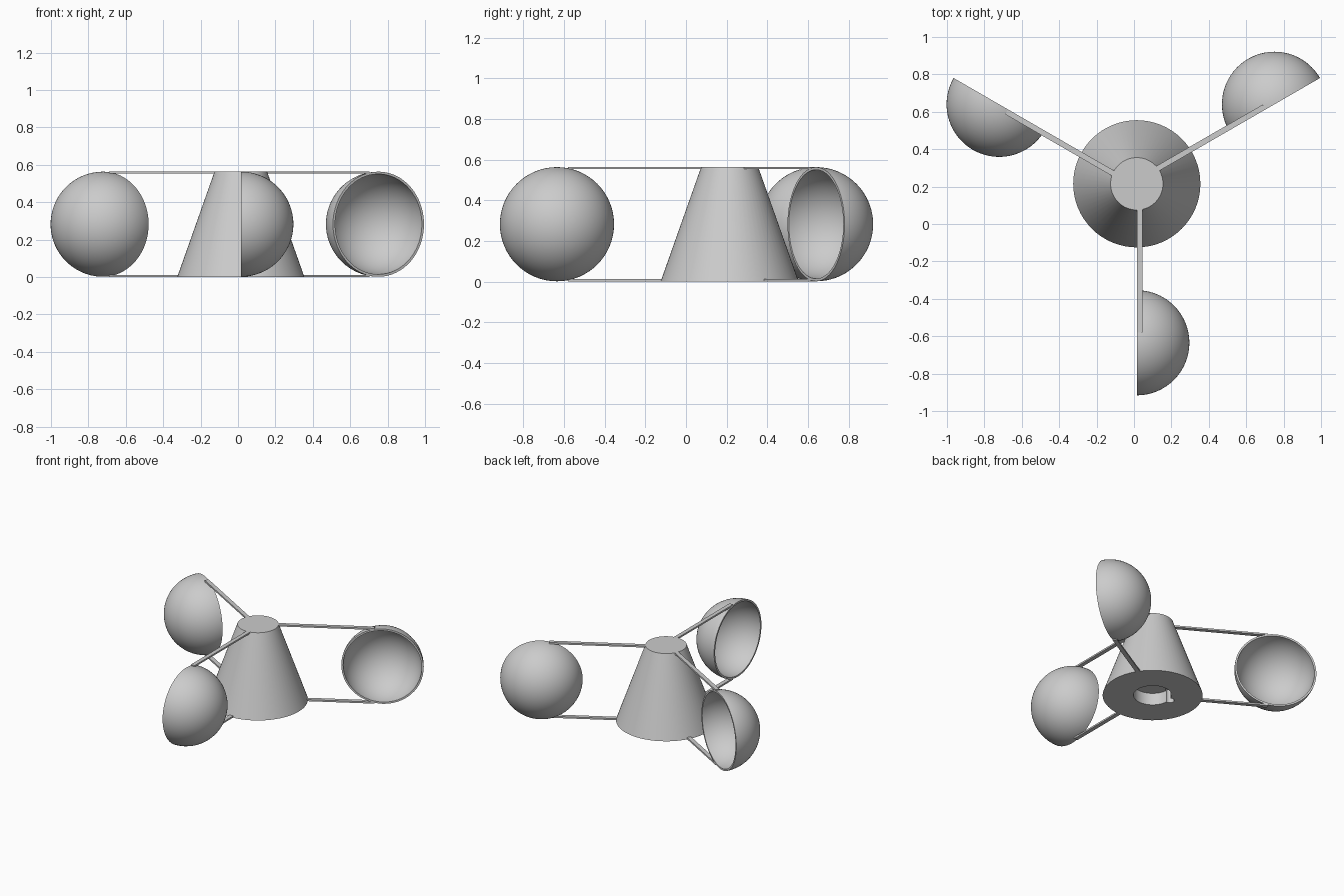
import bpy, bmesh
from math import sin, cos, pi, radians
from mathutils import Matrix, Vector

cube = bpy.data.objects.get("Cube")
if cube:
    bpy.data.objects.remove(cube, do_unlink=True)

HUB = Vector((0.015, 0.215, 0))
HEIGHT = 0.565
CUP_R, CUP_WALL, CUP_DIST = 0.281, 0.013, 0.85
ARM_W, ARM_T, ARM_END = 0.03, 0.012, 0.795

grey = bpy.data.materials.new("light_grey")
grey.use_nodes = True
grey.diffuse_color = (0.6, 0.6, 0.6, 1)
grey.node_tree.nodes["Principled BSDF"].inputs["Base Color"].default_value = (0.6, 0.6, 0.6, 1)


def make_object(name, bm, matrix):
    bmesh.ops.recalc_face_normals(bm, faces=bm.faces)
    mesh = bpy.data.meshes.new(name)
    bm.to_mesh(mesh)
    bm.free()
    mesh.materials.append(grey)
    obj = bpy.data.objects.new(name, mesh)
    bpy.context.collection.objects.link(obj)
    obj.matrix_world = matrix
    return obj


def revolve(name, profile, matrix, steps=64):
    """Spin a (radius, height) profile around the local z axis."""
    bm = bmesh.new()
    verts = [bm.verts.new((r, 0, z)) for r, z in profile]
    edges = [bm.edges.new(pair) for pair in zip(verts, verts[1:])]
    bmesh.ops.spin(bm, geom=verts + edges, axis=(0, 0, 1), cent=(0, 0, 0),
                   angle=2 * pi, steps=steps)
    bmesh.ops.remove_doubles(bm, verts=bm.verts, dist=0.0001)
    return make_object(name, bm, matrix)


def box(name, x0, x1, y0, y1, z0, z1, matrix):
    bm = bmesh.new()
    size = Matrix.Diagonal((x1 - x0, y1 - y0, z1 - z0, 1))
    centre = Matrix.Translation(((x0 + x1) / 2, (y0 + y1) / 2, (z0 + z1) / 2))
    bmesh.ops.create_cube(bm, size=1, matrix=centre @ size)
    return make_object(name, bm, matrix)


def smooth(obj):
    bpy.ops.object.select_all(action='DESELECT')
    obj.select_set(True)
    bpy.context.view_layer.objects.active = obj
    bpy.ops.object.shade_smooth_by_angle(angle=radians(30))


# Tapered hub with a round socket underneath
hub_place = Matrix.Translation(HUB)
hub = revolve("hub", [(0, 0.09), (0.13, 0.09), (0.13, 0), (0.34, 0),
                      (0.14, HEIGHT), (0, HEIGHT)], hub_place)

# Small pin hole in the underside
pin_place = Matrix.Translation(HUB + Vector((-0.135, 0.02, 0)))
cutter = revolve("pin_hole_cutter", [(0, -0.1), (0.03, -0.1), (0.03, 0.1), (0, 0.1)],
                 pin_place, 24)
cutter.hide_render = True
cutter.hide_viewport = True
cutter.display_type = 'WIRE'
cut = hub.modifiers.new("pin_hole", 'BOOLEAN')
cut.operation, cut.solver, cut.object = 'DIFFERENCE', 'EXACT', cutter
smooth(hub)

# Hollow hemisphere profile: outer arc from pole to rim, then back inside
arc = [i * pi / 48 for i in range(25)]
inner = CUP_R - CUP_WALL
cup_profile = [(CUP_R * sin(a), CUP_R * cos(a)) for a in arc]
cup_profile += [(inner * sin(a), inner * cos(a)) for a in reversed(arc)]

# Three cups, each held by an upper and a lower arm
for side, angle in (("front", -90), ("left", 30), ("right", 150)):
    place = hub_place @ Matrix.Rotation(radians(angle), 4, 'Z')
    cup_place = (place @ Matrix.Translation((CUP_DIST, 0, HEIGHT / 2))
                 @ Matrix.Rotation(-pi / 2, 4, 'X'))
    smooth(revolve(side + "_cup", cup_profile, cup_place))
    box(side + "_upper_arm", 0.12, ARM_END, 0, ARM_W, HEIGHT - ARM_T, HEIGHT, place)
    box(side + "_lower_arm", 0.32, ARM_END, 0, ARM_W, 0, ARM_T, place)
